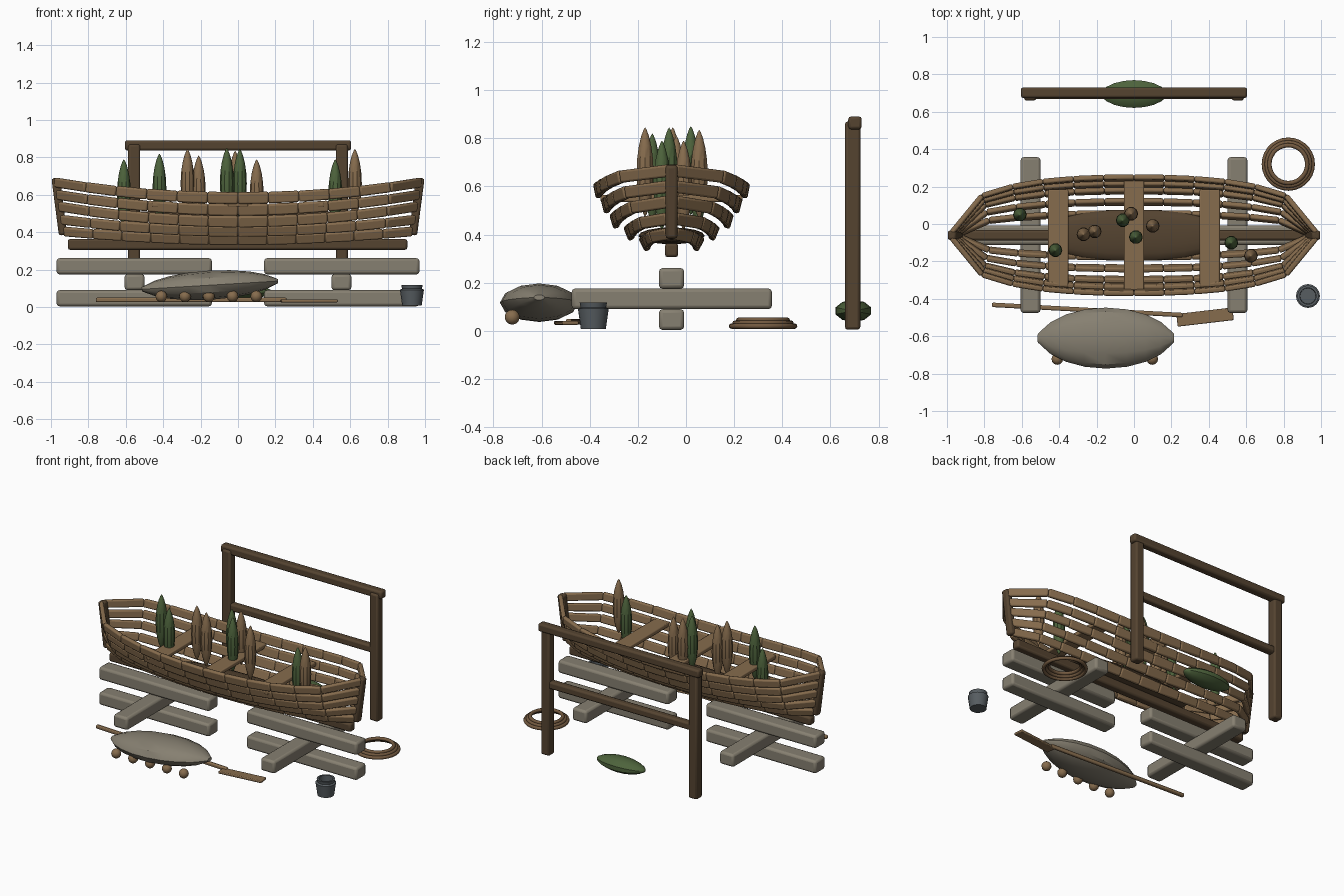
import bpy, bmesh, math
from mathutils import Matrix, Vector

if "Cube" in bpy.data.objects:
    bpy.data.objects.remove(bpy.data.objects["Cube"])


def material(name, r, g, b):
    m = bpy.data.materials.new(name)
    m.use_nodes = True
    m.diffuse_color = (r, g, b, 1)
    m.node_tree.nodes["Principled BSDF"].inputs["Base Color"].default_value = (r, g, b, 1)
    return m


PLANK = material("plank brown", .24, .15, .075)
DARK = material("dark timber", .09, .057, .03)
PALE = material("weathered grey", .24, .215, .165)
GREEN = material("leaf green", .075, .125, .045)
METAL = material("bucket grey", .095, .11, .12)
ROPE = material("rope brown", .17, .10, .05)


def finish(name, bm, mat, bevel=0):
    bmesh.ops.recalc_face_normals(bm, faces=bm.faces)
    mesh = bpy.data.meshes.new(name)
    bm.to_mesh(mesh)
    bm.free()
    mesh.materials.append(mat)
    ob = bpy.data.objects.new(name, mesh)
    bpy.context.collection.objects.link(ob)
    if bevel:
        mod = ob.modifiers.new("soft_edges", 'BEVEL')
        mod.width, mod.segments = bevel, 2
    bpy.ops.object.select_all(action='DESELECT')
    ob.select_set(True)
    bpy.context.view_layer.objects.active = ob
    bpy.ops.object.shade_smooth_by_angle(angle=math.radians(35))
    return ob


def add_bar(bm, a, b, wide, high, roll=0):
    # rectangular bar running from a to b
    a, b = Vector(a), Vector(b)
    d = b - a
    x = d.normalized()
    up = Vector((0, 0, 1)) if abs(x.z) < .9 else Vector((1, 0, 0))
    y = up.cross(x).normalized()
    z = x.cross(y)
    rot = Matrix((x, y, z)).transposed().to_4x4()
    bmesh.ops.create_cube(bm, size=1, matrix=Matrix.Translation((a + b) / 2) @ rot
                          @ Matrix.Rotation(roll, 4, 'X') @ Matrix.Diagonal((d.length, wide, high, 1)))


def bar(name, a, b, wide, high, mat, bevel=.012):
    bm = bmesh.new()
    add_bar(bm, a, b, wide, high)
    return finish(name, bm, mat, bevel)


def lathe(name, profile, mat, matrix, sides=10):
    # profile is a list of (radius, height) turned around z
    bm = bmesh.new()
    rings = [[bm.verts.new((r * math.cos(k * math.tau / sides), r * math.sin(k * math.tau / sides), z))
              for k in range(sides)] for r, z in profile]
    for low, high in zip(rings, rings[1:]):
        for k in range(sides):
            n = (k + 1) % sides
            bm.faces.new((low[k], low[n], high[n], high[k]))
    bm.faces.new(rings[0])
    bm.faces.new(rings[-1])
    bmesh.ops.remove_doubles(bm, verts=bm.verts, dist=1e-5)
    bm.transform(matrix)
    return finish(name, bm, mat)


def spindle(power, blunt=0, steps=10):
    us = [-math.cos(math.pi * i / steps) for i in range(steps + 1)]
    return [(max(blunt, max(0, 1 - u * u) ** power), u) for u in us]


def lying(x, y, z, rx, ry, rz, tilt=0):
    return (Matrix.Translation((x, y, z)) @ Matrix.Rotation(tilt, 4, 'Y')
            @ Matrix.Diagonal((rx, ry, rz, 1)) @ Matrix.Rotation(math.pi / 2, 4, 'Y'))


CY = -.06  # hull centre line

# Hull strakes: half width, height amidships, rise at the ends, half length, tilt
strakes = [(.295, .583, .083, .975, .2), (.262, .52, .08, .965, .25), (.225, .457, .08, .955, .3),
           (.165, .407, .06, .945, .4), (.10, .362, .042, .93, .5)]
SEGMENTS = 12
for i, (half, z0, rise, length, tilt) in enumerate(strakes):
    for side, label in ((-1, "front"), (1, "back")):
        pts = []
        for k in range(SEGMENTS + 1):
            t = 2 * k / SEGMENTS - 1
            w = half * (1 - abs(t) ** 2.5) ** .4 + .012
            pts.append(Vector((t * length, CY + side * w, z0 + rise * t * t)))
        bm = bmesh.new()
        for k, (a, b) in enumerate(zip(pts, pts[1:])):
            edge = abs(2 * k + 1 - SEGMENTS) / SEGMENTS
            add_bar(bm, a, b, .028, .064 - .014 * edge, -side * tilt * (1 - edge * .5))
        finish(f"{label}_strake_{i + 1}", bm, PLANK, .009)

# Keel and end posts
bar("keel", (-.91, CY, .335), (.905, CY, .335), .055, .058, DARK)
for s, label in ((-1, "right"), (1, "left")):
    bar(label + "_stem_post", (s * .935, CY, .385), (s * .975, CY, .69), .05, .045, DARK)

# Thwarts and hull floor
for x, y0, y1 in ((-.405, -.335, .185), (0, -.355, .235), (.405, -.335, .185)):
    bar("thwart", (x, y0, .55), (x, y1, .55), .108, .028, PLANK, .006)
lathe("hull_floor", spindle(.35), DARK, lying(0, CY, .395, .46, .138, .035), 16)

# Standing bundles in the hull: x, y, top
greens = [(-.61, .05, .79), (-.42, -.14, .82), (-.06, .02, .85), (.01, -.07, .845), (.52, -.10, .79)]
browns = [(-.27, -.055, .845), (-.21, -.04, .81), (-.015, .055, .835), (.10, -.01, .79), (.625, -.17, .845)]
for group, mat, label in ((greens, GREEN, "green"), (browns, PLANK, "brown")):
    for x, y, top in group:
        lathe(label + "_bundle", spindle(.75), mat,
              Matrix.Translation((x, y, top - .185)) @ Matrix.Diagonal((.037, .037, .185, 1)))

# Timber cradles below the hull
for s, label in ((-1, "right"), (1, "left")):
    for z, row in ((.047, "lower"), (.218, "upper")):
        bar(f"{label}_{row}_beam", (s * .14, CY, z), (s * .97, CY, z), .105, .086, PALE, .015)
    bar(label + "_cross_beam", (s * .553, -.475, .133), (s * .553, .357, .133), .106, .086, PALE, .015)

# Drying rack
for s, label in ((-1, "right"), (1, "left")):
    bar(label + "_rack_post", (s * .555, .692, .005), (s * .555, .692, .87), .064, .064, DARK)
bar("rack_top_rail", (-.605, .702, .864), (.605, .702, .864), .056, .054, DARK)
bar("rack_middle_rail", (-.57, .692, .485), (.57, .692, .485), .05, .05, DARK)

# Ground bundle and large sack
lathe("green_ground_bundle", spindle(.6), GREEN, lying(0, .695, .083, .18, .078, .046))
lathe("sack", spindle(.6, .14), PALE, lying(-.15, -.61, .117, .365, .163, .078, -.06), 12)

# Small round floats
for k in range(5):
    bm = bmesh.new()
    bmesh.ops.create_uvsphere(bm, u_segments=12, v_segments=8, radius=.031,
                              matrix=Matrix.Translation((-.41 + .127 * k, -.722, .057)))
    finish("float_ball", bm, PLANK)

# Paddle
bar("paddle_shaft", (-.76, -.432, .038), (.26, -.487, .038), .024, .024, PLANK, .007)
bar("paddle_blade", (.23, -.515, .033), (.53, -.48, .033), .068, .016, PLANK, .005)

# Bucket
lathe("bucket", [(0, .008), (.052, .008), (.064, .092), (.053, .098), (.057, .118),
                 (.044, .118), (.042, .07), (0, .07)], METAL, Matrix.Translation((.93, -.385, 0)), 16)

# Rope coil
for k in range(3):
    bpy.ops.mesh.primitive_torus_add(location=(.825, .32, .02 + .012 * k), major_radius=.131 - .015 * k,
                                     minor_radius=.0115, major_segments=28, minor_segments=8)
    ring = bpy.context.object
    ring.name = f"rope_coil_{k + 1}"
    ring.data.materials.append(ROPE)
    bpy.ops.object.shade_smooth_by_angle(angle=math.radians(60))
